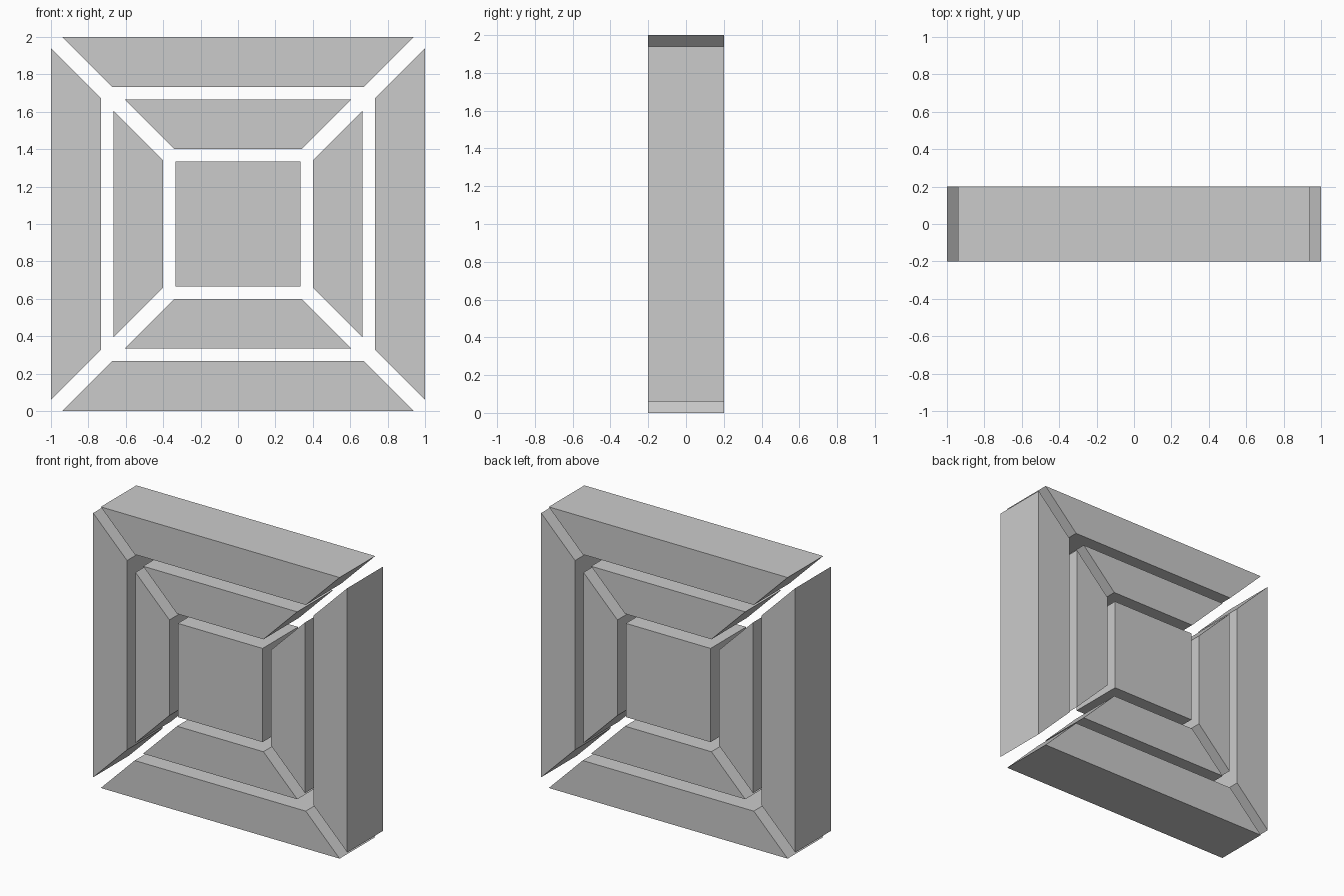
import bpy, math

if "Cube" in bpy.data.objects:
    bpy.data.objects.remove(bpy.data.objects["Cube"])

HALF_DEPTH = 0.2
CENTRE_Z = 1.0
MITRE = 0.06  # setback of each slat end from the diagonal


def prism(name, outline):
    """Extrude an x-z outline (counter-clockwise from the front) along y."""
    n = len(outline)
    verts = [(x, y, z + CENTRE_Z) for y in (-HALF_DEPTH, HALF_DEPTH) for x, z in outline]
    faces = [tuple(range(n)), tuple(range(2 * n - 1, n - 1, -1))]
    faces += [(i, i + n, (i + 1) % n + n, (i + 1) % n) for i in range(n)]
    mesh = bpy.data.meshes.new(name)
    mesh.from_pydata(verts, [], faces)
    obj = bpy.data.objects.new(name, mesh)
    bpy.context.collection.objects.link(obj)
    return obj


def ring(label, outer, inner):
    """Four mitred slats around the centre."""
    slat = [(inner - MITRE, inner), (outer - MITRE, outer),
            (MITRE - outer, outer), (MITRE - inner, inner)]
    for i, side in enumerate(("top", "left", "bottom", "right")):
        c, s = round(math.cos(i * math.pi / 2)), round(math.sin(i * math.pi / 2))
        prism(f"{label}_{side}", [(c * x - s * z, s * x + c * z) for x, z in slat])


# Outer and inner mitred frames
ring("outer_frame", 1.0, 0.7333)
ring("inner_frame", 0.6667, 0.4)

# Central square block
h = 0.3333
prism("centre_block", [(-h, -h), (h, -h), (h, h), (-h, h)])
